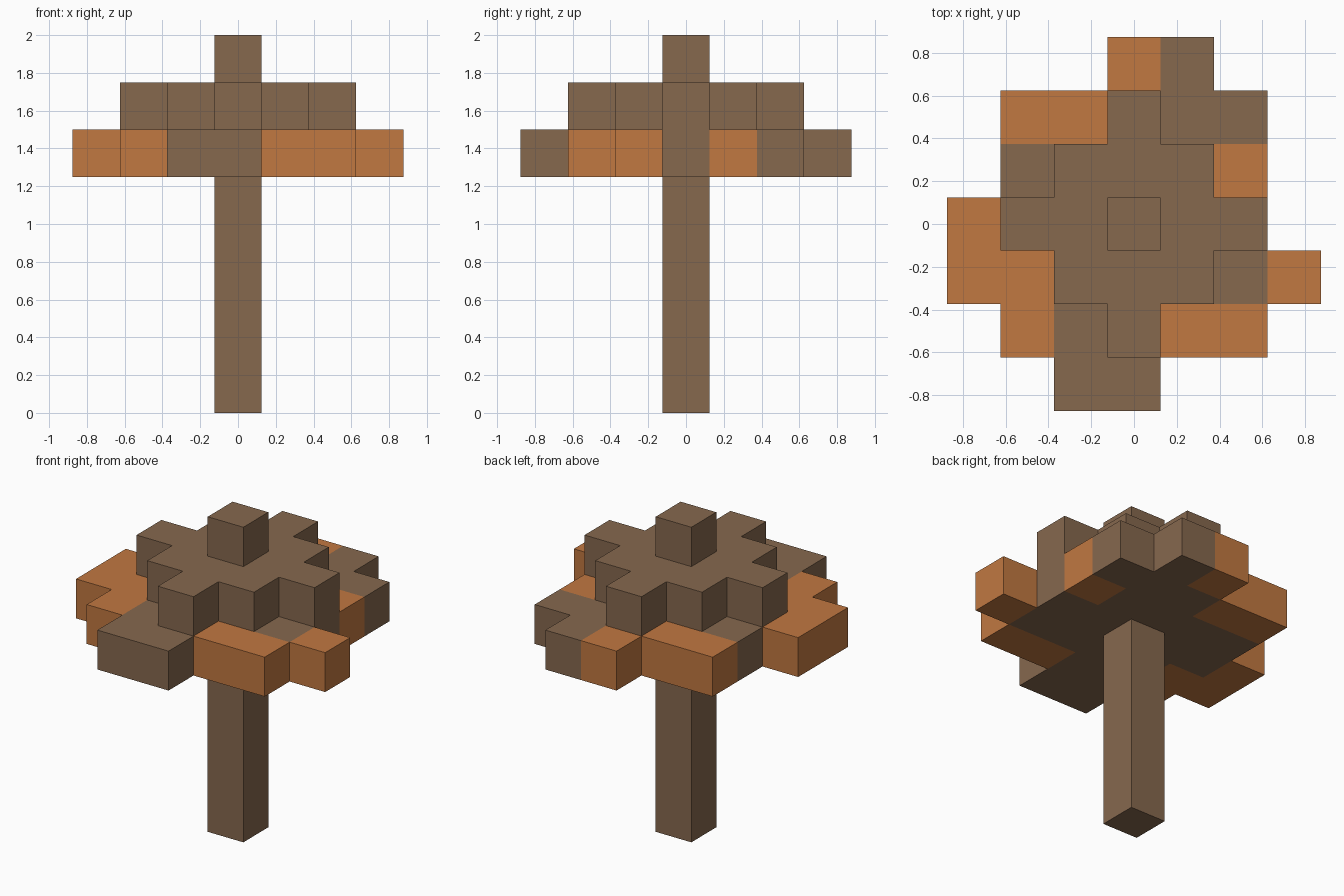
import bpy
import bmesh
from mathutils import Vector

if "Cube" in bpy.data.objects:
    bpy.data.objects.remove(bpy.data.objects["Cube"])

CELL = 0.25


def make_material(name, colour):
    mat = bpy.data.materials.new(name)
    mat.use_nodes = True
    mat.diffuse_color = colour
    mat.node_tree.nodes["Principled BSDF"].inputs["Base Color"].default_value = colour
    return mat


MATERIALS = [make_material("bark brown", (0.238, 0.138, 0.076, 1)),
             make_material("autumn orange", (0.533, 0.188, 0.053, 1))]

# Floor plans, back row first: B is brown, O is orange, dot is empty
POST = ["B"]
LOWER = ["...OB..",
         ".OOBBB.",
         ".BBBBO.",
         "OBBBBB.",
         "OOBBBBO",
         ".OBBOO.",
         "..BB..."]
UPPER = ["..B..",
         ".BBB.",
         "BBBBB",
         ".BBB.",
         "..B.."]


def read_plan(plan, first_level, levels=1):
    """Turn a floor plan into a dictionary of grid cells and material indices."""
    half = len(plan) // 2
    return {(col - half, half - row, first_level + k): "BO".index(mark)
            for k in range(levels)
            for row, line in enumerate(plan)
            for col, mark in enumerate(line) if mark != "."}


PARTS = {"trunk": read_plan(POST, 0, 5),
         "lower_canopy": read_plan(LOWER, 5),
         "upper_canopy": read_plan(UPPER, 6),
         "treetop": read_plan(POST, 7)}
FILLED = {cell for cells in PARTS.values() for cell in cells}


def build_part(name, cells):
    """Make the outer skin of a group of cells."""
    bm = bmesh.new()
    for cell, mat in cells.items():
        centre = Vector(cell) + Vector((0, 0, 0.5))
        for axis in range(3):
            for sign in (-1, 1):
                normal = Vector((0, 0, 0))
                normal[axis] = sign
                if tuple(int(c + n) for c, n in zip(cell, normal)) in FILLED:
                    continue
                u, v = Vector((0, 0, 0)), Vector((0, 0, 0))
                u[(axis + 1) % 3] = 0.5
                v[(axis + 2) % 3] = 0.5 * sign
                corners = (-u - v, u - v, u + v, v - u)
                face = bm.faces.new([bm.verts.new((centre + normal / 2 + c) * CELL)
                                     for c in corners])
                face.material_index = mat
    # Weld the skin and merge flat areas of one colour
    bmesh.ops.remove_doubles(bm, verts=bm.verts, dist=0.001)
    bmesh.ops.dissolve_limit(bm, angle_limit=0.01, verts=bm.verts,
                             edges=bm.edges, delimit={'MATERIAL'})
    mesh = bpy.data.meshes.new(name)
    bm.to_mesh(mesh)
    bm.free()
    for mat in MATERIALS:
        mesh.materials.append(mat)
    bpy.context.collection.objects.link(bpy.data.objects.new(name, mesh))


for part_name, part_cells in PARTS.items():
    build_part(part_name, part_cells)
